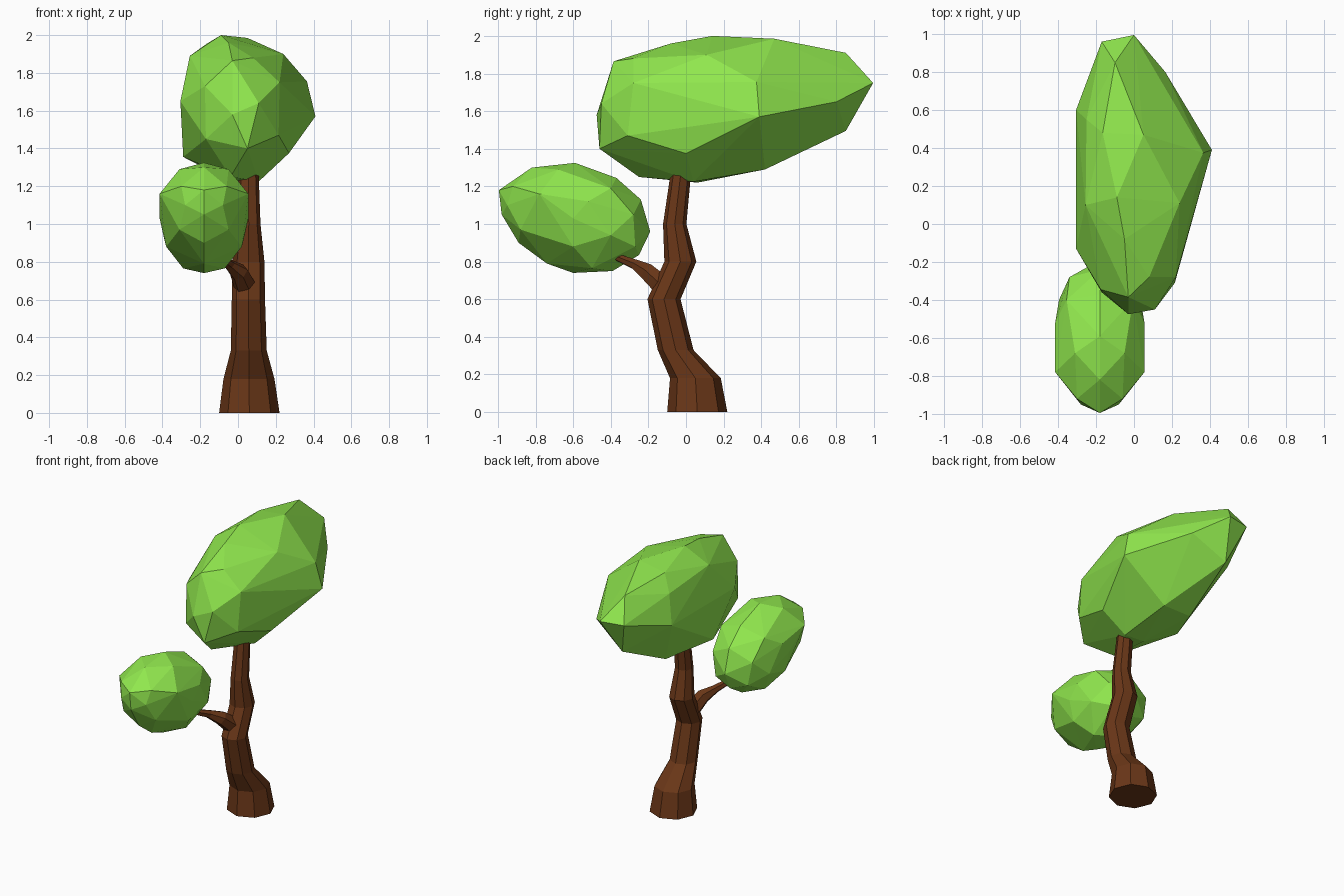
import bpy, bmesh
from math import cos, sin, tau
from mathutils import Vector

if "Cube" in bpy.data.objects:
    bpy.data.objects.remove(bpy.data.objects["Cube"])


def material(name, rgb):
    m = bpy.data.materials.new(name)
    m.diffuse_color = (*rgb, 1)
    m.use_nodes = True
    m.node_tree.nodes["Principled BSDF"].inputs["Base Color"].default_value = m.diffuse_color
    return m


bark = material("bark", (0.145, 0.038, 0.009))
leaf = material("leaf", (0.28, 0.80, 0.075))


def finish(bm, name, mat):
    bmesh.ops.recalc_face_normals(bm, faces=bm.faces)
    me = bpy.data.meshes.new(name)
    bm.to_mesh(me)
    bm.free()
    me.materials.append(mat)
    ob = bpy.data.objects.new(name, me)
    bpy.context.collection.objects.link(ob)


def limb(name, stations, sides, axis=None):
    """Loft polygon rings through (x, y, z, radius) stations."""
    n = Vector(axis or (0, 0, 1)).normalized()
    u = Vector((1, 0, 0))
    u = (u - n * u.dot(n)).normalized()
    v = n.cross(u)
    bm = bmesh.new()
    rings = []
    for x, y, z, r in stations:
        rings.append([bm.verts.new(Vector((x, y, z)) + r * (u * cos(tau * i / sides) + v * sin(tau * i / sides)))
                      for i in range(sides)])
    for a, b in zip(rings, rings[1:]):
        for i in range(sides):
            j = (i + 1) % sides
            bm.faces.new((a[i], a[j], b[j], b[i]))
    bm.faces.new(rings[0])
    bm.faces.new(rings[-1])
    finish(bm, name, bark)


def clump(name, points):
    """Faceted foliage: convex hull around a few points."""
    bm = bmesh.new()
    for p in points:
        bm.verts.new(p)
    res = bmesh.ops.convex_hull(bm, input=bm.verts)
    junk = {g for g in res["geom_interior"] + res["geom_unused"] if isinstance(g, bmesh.types.BMVert)}
    bmesh.ops.delete(bm, geom=list(junk), context="VERTS")
    finish(bm, name, leaf)


# Crooked trunk and side branch
limb("trunk", [(.06, .06, 0, .16), (.058, .05, .18, .135), (.057, -.055, .33, .095),
               (.055, -.117, .6, .088), (.055, -.03, .8, .085), (.057, -.06, 1.0, .062),
               (.055, -.03, 1.25, .055), (.055, -.02, 1.4, .05)], 8)
limb("branch", [(.05, -.09, .64, .065), (.005, -.205, .745, .05),
                (-.045, -.27, .785, .03), (-.1, -.37, .825, .02), (-.14, -.46, .85, .018)], 6, (-.4, -.75, .6))

# Large crown
clump("crown", [
    # front end
    (-.03, -.475, 1.58), (-.03, -.385, 1.865), (.11, -.45, 1.64), (.05, -.46, 1.4),
    (.22, -.28, 1.75), (.08, -.28, 1.88), (.215, -.31, 1.47), (-.175, -.345, 1.73), (-.17, -.36, 1.45),
    # top
    (-.05, -.08, 1.96), (-.09, .14, 2.0), (.05, .47, 1.985), (-.165, .48, 1.955), (.24, .11, 1.9), (-.255, .1, 1.89),
    # right side
    (.365, .375, 1.755), (.41, .39, 1.57), (.27, 0, 1.375), (.165, .8, 1.65),
    # back end
    (0, .995, 1.75), (-.1, .85, 1.91), (-.17, .96, 1.75), (-.08, .85, 1.495),
    # left side
    (-.305, -.13, 1.65), (-.305, .6, 1.65), (-.29, .1, 1.355), (-.25, .55, 1.85),
    # underside
    (.11, .04, 1.225), (-.04, -.25, 1.25), (.09, .42, 1.29), (-.13, .42, 1.29), (-.03, .06, 1.22)])

# Small clump: centre outline (y, z) plus mirrored side points (dx, y, z)
cx = -.18
outline = [(-.995, 1.18), (-.82, 1.3), (-.59, 1.325), (-.37, 1.245), (-.24, 1.13), (-.19, .96),
           (-.25, .835), (-.39, .75), (-.6, .74), (-.74, .79), (-.89, .9), (-.98, 1.05)]
side = [(.235, -.78, 1.16), (.235, -.6, 1.03), (.215, -.4, .94), (.13, -.68, 1.29), (.175, -.4, 1.19),
        (.2, -.6, .88), (.12, -.92, 1.2), (.13, -.88, .97), (.11, -.5, .765), (.16, -.28, 1.05),
        (.13, -.27, .88), (.1, -.95, 1.1), (.235, -.52, 1.12)]
clump("small_clump", [(cx, y, z) for y, z in outline]
      + [(cx + s * x, y, z) for x, y, z in side for s in (-1, 1)])
